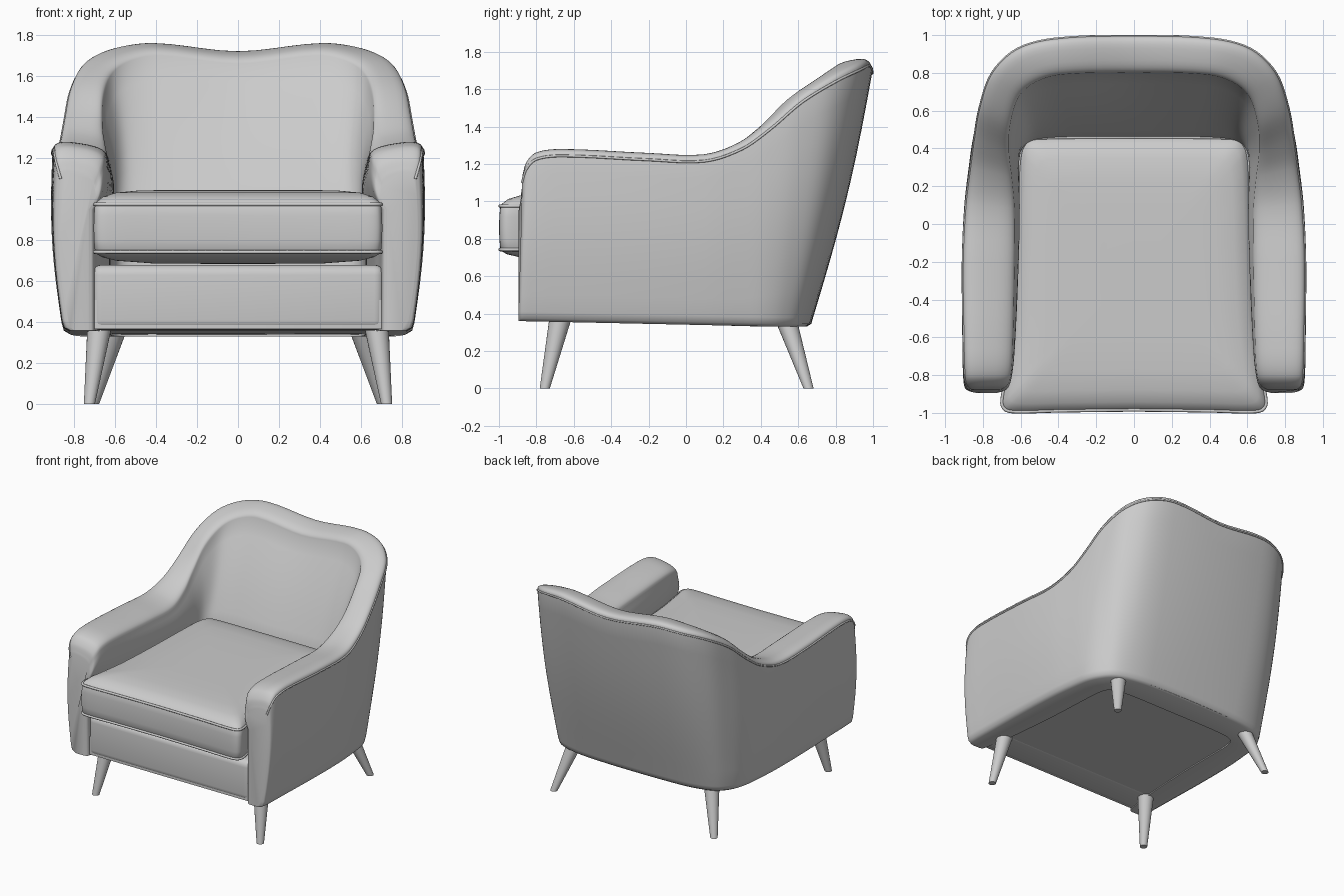
import bpy, bmesh, math
from mathutils import Vector

if "Cube" in bpy.data.objects:
    bpy.data.objects.remove(bpy.data.objects["Cube"])


def finish(obj, angle=45):
    bpy.ops.object.select_all(action='DESELECT')
    obj.select_set(True)
    bpy.context.view_layer.objects.active = obj
    bpy.ops.object.shade_smooth_by_angle(angle=math.radians(angle))
    return obj


def loft(name, rings, angle=45):
    """Skin closed rings of equal length and cap both ends."""
    bm = bmesh.new()
    vs = [[bm.verts.new(p) for p in r] for r in rings]
    n = len(vs[0])
    for a, b in zip(vs, vs[1:]):
        for i in range(n):
            j = (i + 1) % n
            bm.faces.new((a[i], a[j], b[j], b[i]))
    bm.faces.new(vs[0])
    bm.faces.new(vs[-1])
    bmesh.ops.recalc_face_normals(bm, faces=bm.faces)
    me = bpy.data.meshes.new(name)
    bm.to_mesh(me)
    bm.free()
    obj = bpy.data.objects.new(name, me)
    bpy.context.collection.objects.link(obj)
    return finish(obj, angle)


def spline(pts, steps):
    """Smooth chord-length curve through points of any dimension."""
    P = [Vector(p) for p in pts]
    t = [0]
    for a, b in zip(P, P[1:]):
        t.append(t[-1] + (b - a).length)
    n = len(P)
    M = []
    for i in range(n):
        a, b = max(i - 1, 0), min(i + 1, n - 1)
        M.append((P[b] - P[a]) / (t[b] - t[a]))
    out = []
    for i in range(n - 1):
        h = t[i + 1] - t[i]
        for k in range(steps):
            u = k / steps
            out.append(P[i] * (2*u**3 - 3*u*u + 1) + M[i] * (h * (u**3 - 2*u*u + u))
                       + P[i + 1] * (3*u*u - 2*u**3) + M[i + 1] * (h * (u**3 - u*u)))
    return out + [P[-1]]


def piping(name, pts, radius, closed):
    cu = bpy.data.curves.new(name, 'CURVE')
    cu.dimensions = '3D'
    cu.bevel_depth = radius
    cu.bevel_resolution = 2
    cu.use_fill_caps = True
    s = cu.splines.new('POLY')
    s.points.add(len(pts) - 1)
    for q, p in zip(s.points, pts):
        q.co = (*p, 1)
    s.use_cyclic_u = closed
    bpy.context.collection.objects.link(bpy.data.objects.new(name, cu))


def bottom_z(y):
    return 0.36 - 0.03 * min(1, max(0, (y + 0.9) / 1.4))


# Arm-and-back shell: outer bottom xy, outer top xyz, inner top xy, inner bottom xy
half = [
    (.83, -.895, .865, -.875, 1.10, .70, -.875, .73, -.895),
    (.855, -.88, .885, -.855, 1.17, .67, -.855, .705, -.88),
    (.86, -.80, .895, -.80, 1.225, .65, -.80, .69, -.80),
    (.86, -.66, .90, -.66, 1.243, .64, -.66, .665, -.66),
    (.86, -.20, .905, -.20, 1.222, .63, -.20, .63, -.20),
    (.85, .10, .89, .10, 1.215, .63, .08, .62, .10),
    (.83, .30, .865, .30, 1.28, .645, .25, .615, .27),
    (.81, .42, .845, .45, 1.385, .66, .38, .605, .36),
    (.765, .52, .815, .62, 1.53, .655, .52, .58, .41),
    (.69, .60, .75, .80, 1.64, .61, .67, .53, .435),
    (.57, .645, .62, .925, 1.70, .52, .75, .45, .445),
    (.40, .67, .42, .98, 1.725, .38, .79, .33, .45),
]
centre = (0, .68, 0, .995, 1.685, 0, .80, 0, .45)


def flip(s):
    return tuple(-v if i in (0, 2, 5, 7) else v for i, v in enumerate(s))


stations = spline(half + [centre] + [flip(s) for s in reversed(half)], 5)


def section(s):
    ob, ot = Vector(s[0:2]), Vector(s[2:5])
    it, ib = Vector((s[5], s[6], s[4] - .04)), Vector(s[7:9])
    zb = bottom_z(ob.y)
    out = (ob - ib).normalized()
    pts = [(*ib, zb), (*(ob - out * .035), zb), (*(ob - out * .01), zb + .015)]
    low = Vector((*ob, zb + .05))
    for k in range(9):
        u = k / 9
        p = low.lerp(ot, u)
        b = .025 * math.sin(math.pi * u)
        pts.append((p.x + out.x * b, p.y + out.y * b, p.z))
    mid, side = (ot + it) / 2, (ot - it) / 2
    for k in range(15):
        a = math.pi * k / 14
        c = math.copysign(abs(math.cos(a)) ** .75, math.cos(a))
        p = mid + side * c
        pts.append((p.x, p.y, p.z + .05 * math.sin(a) ** .75))
    low = Vector((*ib, .95))
    for k in range(1, 8):
        u = k / 7
        p = it.lerp(low, u)
        b = .02 * math.sin(math.pi * u)
        pts.append((p.x - out.x * b, p.y - out.y * b, p.z))
    return pts


loft("arm_and_back_shell", [section(s) for s in stations])
piping("shell_piping", [s[2:5] for s in stations], .007, False)

# Underside panel following the shell outline
outline = [(s[0] * .97, s[1] * .97) for s in stations]
loft("underside_panel", [[(x, y, bottom_z(y) + dz) for x, y in outline] for dz in (.008, .15)], 30)


# Rounded upholstered boxes: front rail and the deck under the cushion
def rounded_box(name, lo, hi, r):
    bpy.ops.mesh.primitive_cube_add(size=1, location=[(a + b) / 2 for a, b in zip(lo, hi)])
    obj = bpy.context.object
    obj.name = name
    obj.scale = [b - a for a, b in zip(lo, hi)]
    bpy.ops.object.transform_apply(location=False, rotation=False, scale=True)
    m = obj.modifiers.new("round", 'BEVEL')
    m.width = r
    m.segments = 5
    bpy.ops.object.modifier_apply(modifier="round")
    finish(obj)


rounded_box("front_rail", (-.715, -.875, .36), (.715, -.6, .68), .05)
rounded_box("seat_deck", (-.66, -.7, .42), (.66, .5, .67), .02)

# Seat cushion: plan outline, domed top and bottom
plan = [(0, -.985), (.4, -.99), (.62, -.995), (.68, -.985), (.70, -.95), (.685, -.85),
        (.65, -.6), (.628, -.2), (.615, .2), (.60, .38), (.565, .44), (.5, .455), (0, .46)]
right = spline(plan, 5)
loop = [tuple(p) for p in right] + [(-p.x, p.y) for p in right[-2:0:-1]]
mid_y = -.27


def ring(s, z):
    return [(x * s, mid_y + (y - mid_y) * s, z) for x, y in loop]


levels = [(.25, .685), (.6, .687), (.85, .70), (.95, .718), (.985, .733), (.997, .745),
          (1.004, .80), (1.006, .86), (1.004, .92), (.997, .972), (.985, .987),
          (.94, 1.012), (.85, 1.032), (.7, 1.042), (.5, 1.045), (.25, 1.046)]
loft("seat_cushion", [ring(s, z) for s, z in levels])
for label, z in (("upper", .975), ("lower", .742)):
    piping("cushion_piping_" + label, ring(.999, z), .009, True)

# Splayed tapered legs
for name, foot, top in (("front_leg", (.725, -.755), (.675, -.67)),
                        ("back_leg", (.705, .655), (.595, .53))):
    for side, tag in ((1, "right"), (-1, "left")):
        rings = []
        for (x, y), z, r in ((foot, 0, .027), (top, .38, .06)):
            rings.append([(side * x + r * math.cos(k * math.pi / 12),
                           y + r * math.sin(k * math.pi / 12), z) for k in range(24)])
        loft(name + "_" + tag, rings)
